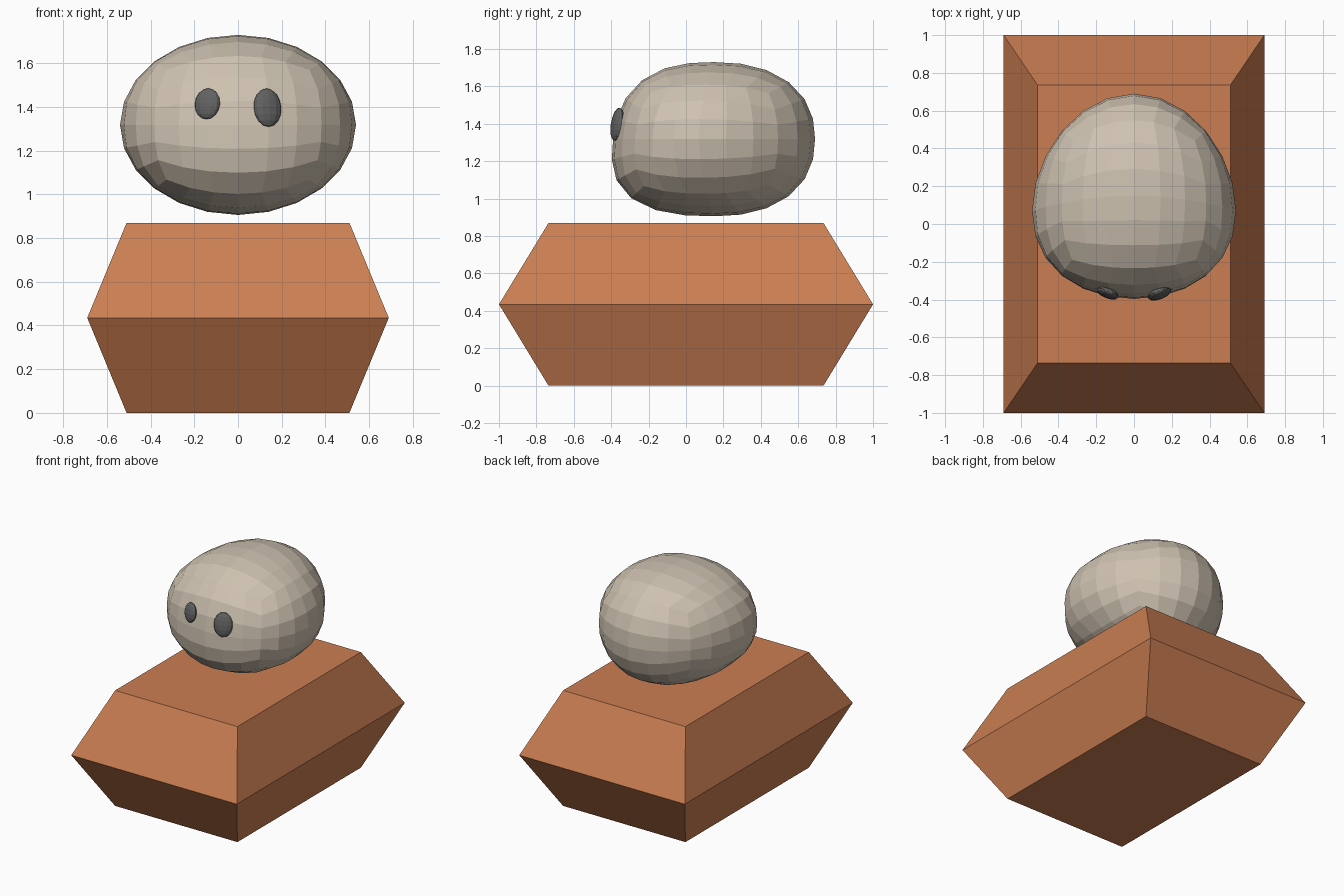
import bpy, bmesh, math
from mathutils import Vector, Matrix, Euler

if "Cube" in bpy.data.objects:
    bpy.data.objects.remove(bpy.data.objects["Cube"])


def material(name, rgb):
    m = bpy.data.materials.new(name)
    m.diffuse_color = (*rgb, 1)
    m.use_nodes = True
    m.node_tree.nodes["Principled BSDF"].inputs["Base Color"].default_value = m.diffuse_color
    return m


def make_object(name, bm, mat):
    bmesh.ops.recalc_face_normals(bm, faces=bm.faces)
    me = bpy.data.meshes.new(name)
    bm.to_mesh(me)
    bm.free()
    me.materials.append(mat)
    ob = bpy.data.objects.new(name, me)
    bpy.context.collection.objects.link(ob)
    return ob


orange = material("terracotta orange", (0.60, 0.21, 0.085))
cream = material("warm cream", (0.62, 0.54, 0.44))
grey = material("dark grey", (0.12, 0.12, 0.12))

# Body: three rectangular rings, widest in the middle
bm = bmesh.new()
rings = []
for hx, hy, z in ((0.51, 0.735, 0), (0.69, 1.0, 0.435), (0.51, 0.735, 0.87)):
    rings.append([bm.verts.new((sx * hx, sy * hy, z))
                  for sx, sy in ((-1, -1), (1, -1), (1, 1), (-1, 1))])
for a, b in zip(rings, rings[1:]):
    for i in range(4):
        j = (i + 1) % 4
        bm.faces.new((a[i], a[j], b[j], b[i]))
bm.faces.new(rings[0][::-1])
bm.faces.new(rings[-1])
make_object("body", bm, orange)


# Head: faceted cube sphere, boxier in side profile and fuller at the low front
def head_point(co):
    d = Vector([math.tan(c * math.pi / 4) for c in co])
    p = 2.6 if d.y < 0 else 2.3
    r = (abs(d.y) ** p + abs(d.z) ** p) ** (1 / p)
    x, y, z = d / math.hypot(d.x, r)
    lean = 0.05 * z * -y if y < 0 else 0
    return Vector((0.54 * x, 0.15 + 0.54 * y - 0.08 * x * x + lean,
                   1.318 + 0.412 * z))


bm = bmesh.new()
bmesh.ops.create_cube(bm, size=2)
bmesh.ops.subdivide_edges(bm, edges=bm.edges[:], cuts=5, use_grid_fill=True)
for v in bm.verts:
    v.co = head_point(v.co)
make_object("head", bm, cream)

# Eyes: flattened ellipsoids that follow the face, slightly uneven in size
for name, loc, size, yaw in (
        ("left_eye", (-0.14, -0.365, 1.415), (0.062, 0.026, 0.072), -0.38),
        ("right_eye", (0.135, -0.368, 1.397), (0.067, 0.028, 0.089), 0.35)):
    bm = bmesh.new()
    bmesh.ops.create_uvsphere(bm, u_segments=12, v_segments=8, radius=1)
    rot = Euler((-0.17, 0, yaw)).to_matrix().to_4x4()
    bm.transform(Matrix.Translation(loc) @ rot @ Matrix.Diagonal((*size, 1)))
    make_object(name, bm, grey)
